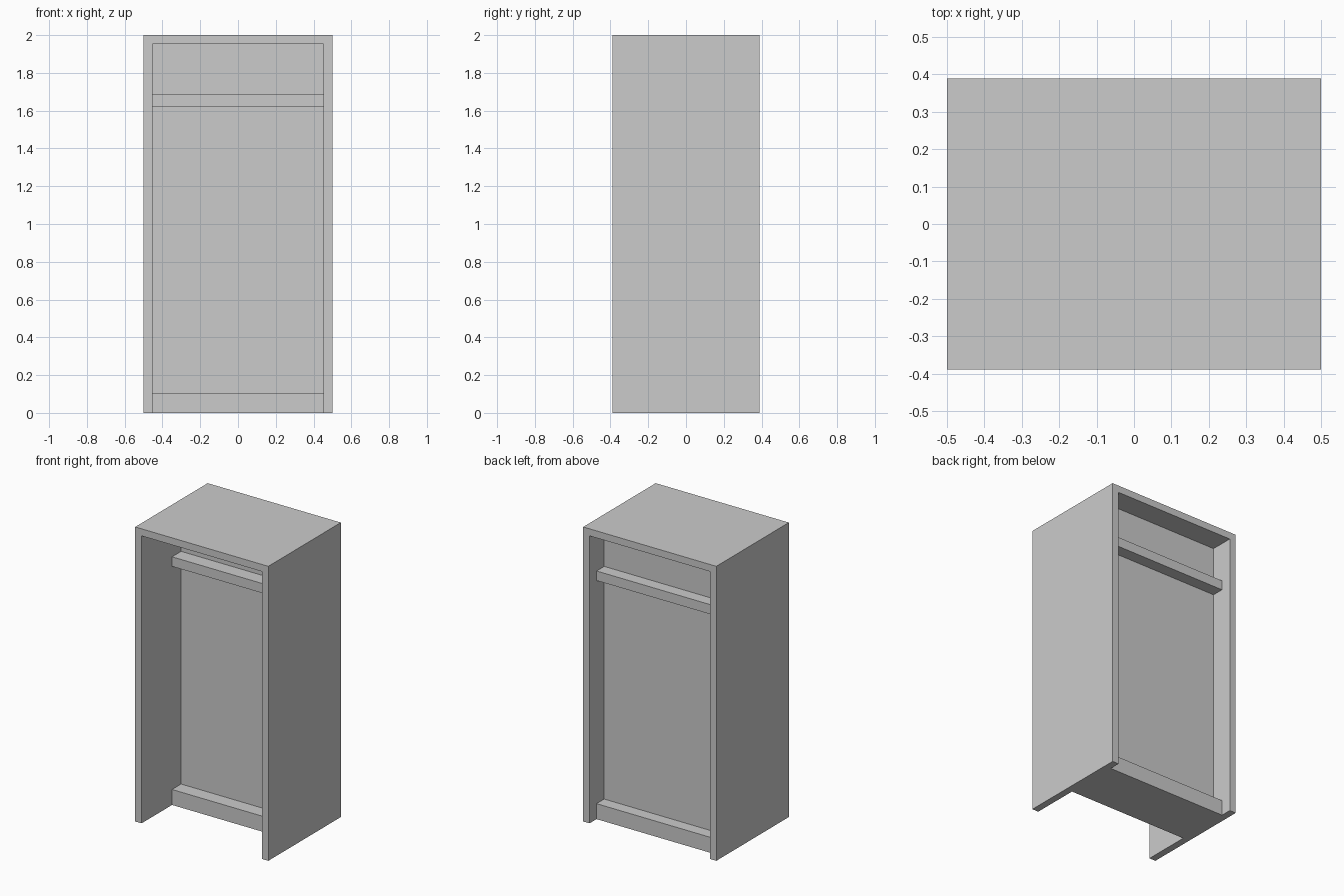
import bpy

if "Cube" in bpy.data.objects:
    bpy.data.objects.remove(bpy.data.objects["Cube"])

W, D, H = 0.5, 0.389, 2.0   # half width, half depth, height
T = 0.048                   # shell thickness
IN = W - T                  # inner half width


def box(name, x0, x1, y0, y1, z0, z1):
    bpy.ops.mesh.primitive_cube_add(
        size=1, location=((x0 + x1) / 2, (y0 + y1) / 2, (z0 + z1) / 2))
    ob = bpy.context.object
    ob.name = name
    ob.scale = (x1 - x0, y1 - y0, z1 - z0)
    bpy.ops.object.transform_apply(location=False, rotation=False, scale=True)
    return ob


# Outer frame: one U-shaped profile (two sides and top) extruded along y
profile = [(-W, 0), (-IN, 0), (-IN, H - T), (IN, H - T),
           (IN, 0), (W, 0), (W, H), (-W, H)]
n = len(profile)
verts = [(x, y, z) for y in (-D, D) for x, z in profile]
faces = [tuple(range(n)), tuple(range(2 * n - 1, n - 1, -1))]
faces += [(i, i + n, (i + 1) % n + n, (i + 1) % n) for i in range(n)]
mesh = bpy.data.meshes.new("door_frame")
mesh.from_pydata(verts, [], faces)
mesh.update()
frame = bpy.data.objects.new("door_frame", mesh)
bpy.context.collection.objects.link(frame)

# Recessed panel, split around the rails so nothing overlaps
RAIL_Y = (-0.062, 0.314)
PANEL_Y = (0.035, 0.232)
Z = [0, 0.105, 1.62, 1.685, H - T]
box("threshold", -IN, IN, *RAIL_Y, Z[0], Z[1])
box("door_panel", -IN, IN, *PANEL_Y, Z[1], Z[2])
box("cross_rail", -IN, IN, *RAIL_Y, Z[2], Z[3])
box("upper_panel", -IN, IN, *PANEL_Y, Z[3], Z[4])
